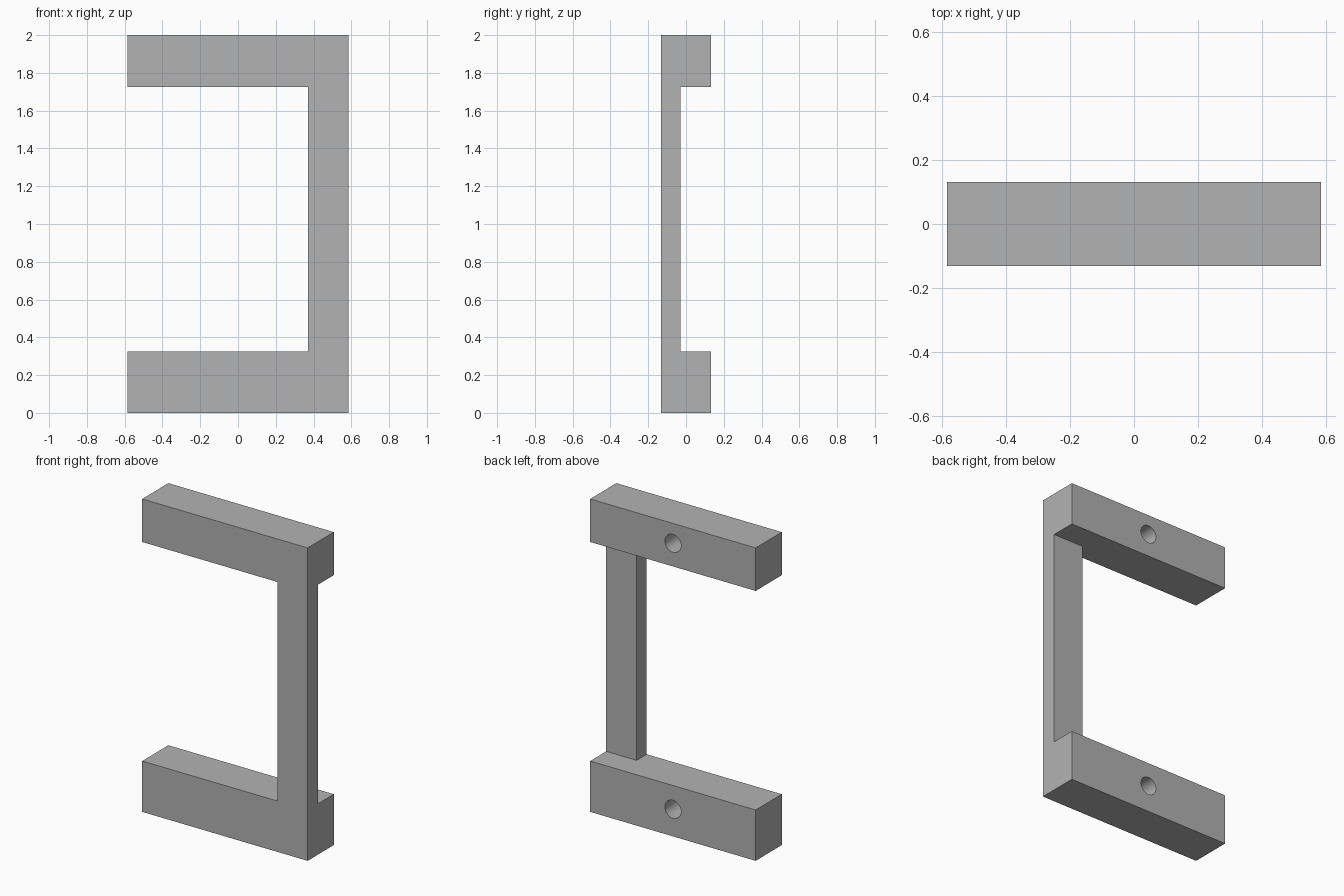
import bpy, bmesh, math

if "Cube" in bpy.data.objects:
    bpy.data.objects.remove(bpy.data.objects["Cube"])

grey = bpy.data.materials.new("plain_grey")
grey.diffuse_color = (0.448, 0.448, 0.448, 1)
grey.use_nodes = True
grey.node_tree.nodes["Principled BSDF"].inputs["Base Color"].default_value = grey.diffuse_color

X, Y = 0.585, 0.132            # half width and half depth
LOW, HIGH = 0.325, 1.725       # inner faces of the two arms
POST_X, POST_Y = 0.37, -0.03   # inner and back faces of the post


def prism(name, outline, z0, z1):
    """Extrude a plan outline from z0 up to z1."""
    bm = bmesh.new()
    base = bm.faces.new([bm.verts.new((x, y, z0)) for x, y in outline])
    top = bmesh.ops.extrude_face_region(bm, geom=[base])["geom"]
    verts = [v for v in top if isinstance(v, bmesh.types.BMVert)]
    bmesh.ops.translate(bm, verts=verts, vec=(0, 0, z1 - z0))
    bmesh.ops.recalc_face_normals(bm, faces=bm.faces)
    mesh = bpy.data.meshes.new(name)
    bm.to_mesh(mesh)
    bm.free()
    mesh.materials.append(grey)
    obj = bpy.data.objects.new(name, mesh)
    bpy.context.collection.objects.link(obj)
    return obj


def cut(target, cutter):
    """Subtract the cutter, then remove it."""
    cutter.hide_render = True
    mod = target.modifiers.new("cut", 'BOOLEAN')
    mod.operation, mod.solver, mod.object = 'DIFFERENCE', 'EXACT', cutter
    bpy.context.view_layer.objects.active = target
    bpy.ops.object.modifier_apply(modifier=mod.name)
    bpy.data.objects.remove(cutter)


# Solid block, hollowed between the arms so only the thin front post remains
bracket = prism("bracket", [(-X, -Y), (X, -Y), (X, Y), (-X, Y)], 0, 2)
cut(bracket, prism("opening_cutter",
                   [(-1, -1), (POST_X, -1), (POST_X, POST_Y), (1, POST_Y), (1, 1), (-1, 1)],
                   LOW, HIGH))

# Blind round hole in the back of each arm
DEPTH = 0.2
for z in (0.173, 1.873):
    bpy.ops.mesh.primitive_cylinder_add(vertices=48, radius=0.057, depth=2 * DEPTH,
                                        location=(0, Y, z), rotation=(math.pi / 2, 0, 0))
    hole = bpy.context.object
    hole.name = "hole_cutter"
    hole.data.materials.append(grey)
    cut(bracket, hole)

# Smooth hole walls, crisp block edges
bpy.ops.object.select_all(action='DESELECT')
bracket.select_set(True)
bpy.context.view_layer.objects.active = bracket
bpy.ops.object.shade_smooth_by_angle(angle=math.radians(30))
